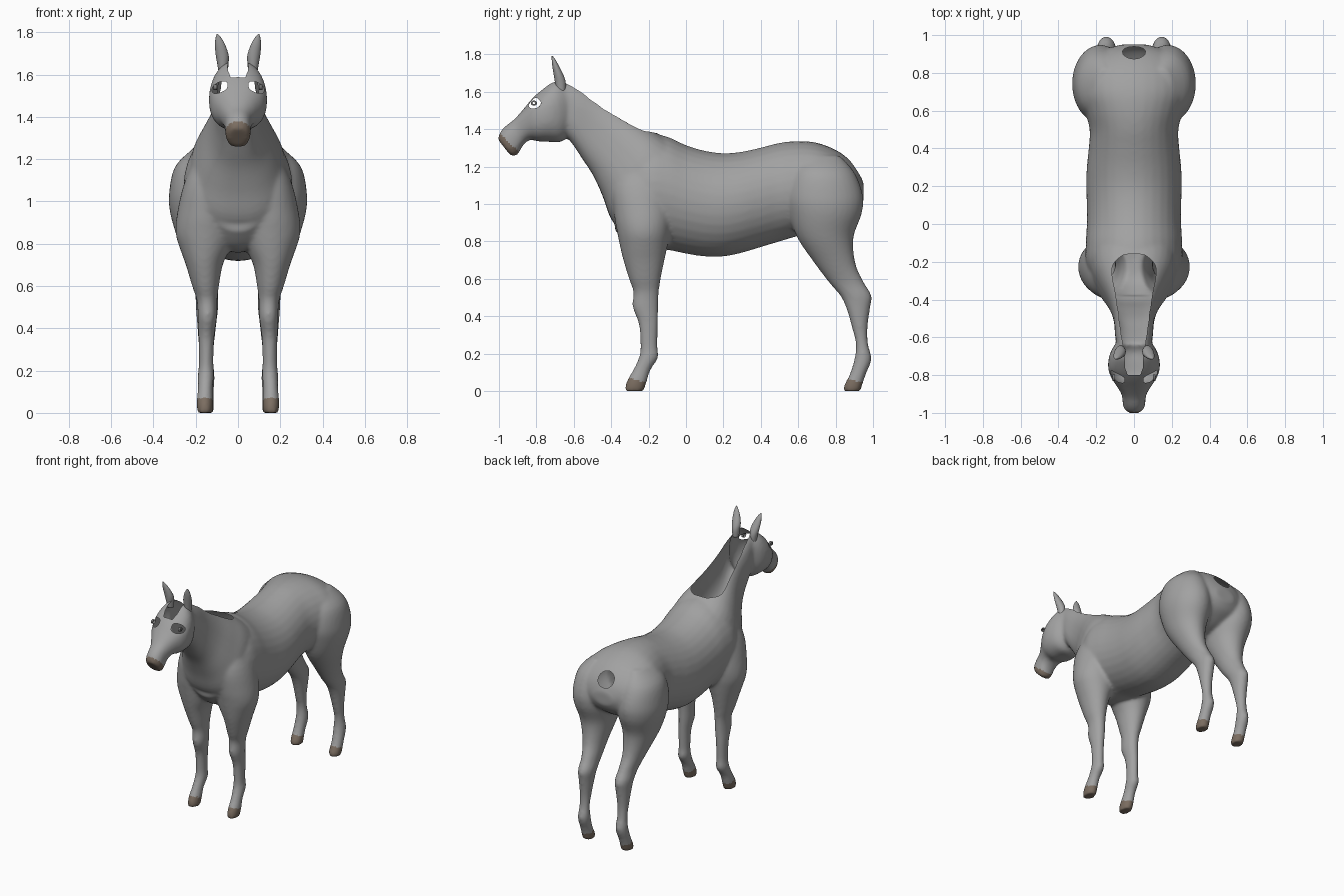
import bpy, bmesh, math
from mathutils import Vector

if "Cube" in bpy.data.objects:
    bpy.data.objects.remove(bpy.data.objects["Cube"])


def material(name, rgb):
    m = bpy.data.materials.new(name)
    m.diffuse_color = (*rgb, 1)
    m.use_nodes = True
    m.node_tree.nodes["Principled BSDF"].inputs["Base Color"].default_value = m.diffuse_color
    return m


coat = material("grey_coat", (0.36, 0.36, 0.36))
horn = material("brown_horn", (0.20, 0.155, 0.12))
iris_grey = material("iris_grey", (0.2, 0.2, 0.2))


def spline(rings, steps=4):
    """Catmull-Rom resampling of ring parameters."""
    out = []
    for i in range(len(rings) - 1):
        p = [rings[max(0, min(len(rings) - 1, i + k))] for k in (-1, 0, 1, 2)]
        for s in range(steps):
            t = s / steps
            out.append([0.5 * (2 * b + (c - a) * t + (2 * a - 5 * b + 4 * c - d) * t * t
                               + (3 * b - a - 3 * c + d) * t ** 3) for a, b, c, d in zip(*p)])
    return out + [list(rings[-1])]


def loft(bm, rings, side=1, power=2.0, n=32):
    """Rings are (y1, z1, y2, z2, half_width, centre_x)."""
    loops = []
    for y1, z1, y2, z2, w, cx in spline(rings):
        mid = Vector((cx * side, (y1 + y2) / 2, (z1 + z2) / 2))
        arm = Vector((0, (y1 - y2) / 2, (z1 - z2) / 2))
        loop = []
        for i in range(n):
            a = 2 * math.pi * i / n
            c, s = math.cos(a), math.sin(a)
            c = math.copysign(abs(c) ** (2 / power), c)
            s = math.copysign(abs(s) ** (2 / power), s)
            loop.append(bm.verts.new(mid + arm * c + Vector((w * s, 0, 0))))
        loops.append(loop)
    faces = [bm.faces.new(loops[0]), bm.faces.new(loops[-1][::-1])]
    for a, b in zip(loops, loops[1:]):
        for i in range(n):
            j = (i + 1) % n
            faces.append(bm.faces.new((a[j], a[i], b[i], b[j])))
    bmesh.ops.recalc_face_normals(bm, faces=faces)


def make_object(name, bm, mats):
    me = bpy.data.meshes.new(name)
    bm.to_mesh(me)
    bm.free()
    for m in mats:
        me.materials.append(m)
    me.polygons.foreach_set("use_smooth", [True] * len(me.polygons))
    ob = bpy.data.objects.new(name, me)
    bpy.context.collection.objects.link(ob)
    return ob


def upright(rows):
    """Leg rows (z, front y, back y, inner x, outer x) to rings."""
    return [(f, z, b, z, (o - i) / 2, (o + i) / 2) for z, f, b, i, o in rows]


# Barrel and rump: y, top, bottom, half width
barrel = [(-.38, 1.24, .86, .15), (-.30, 1.32, .78, .22), (-.2, 1.375, .76, .255),
          (-.1, 1.36, .755, .255), (0, 1.315, .735, .25), (.1, 1.285, .72, .25),
          (.2, 1.272, .72, .253), (.3, 1.28, .74, .25), (.4, 1.302, .77, .24),
          (.5, 1.327, .80, .235), (.6, 1.337, .83, .26), (.7, 1.328, .86, .29),
          (.8, 1.29, .89, .28), (.87, 1.24, .93, .23), (.92, 1.18, .97, .16), (.95, 1.11, 1.02, .07)]
# Neck from poll to chest
neck = [(-.66, 1.675, -.65, 1.37, .09, 0), (-.57, 1.635, -.61, 1.325, .10, 0),
        (-.46, 1.57, -.55, 1.235, .108, 0), (-.35, 1.50, -.495, 1.15, .135, 0),
        (-.23, 1.425, -.445, 1.04, .185, 0), (-.14, 1.37, -.395, .91, .225, 0),
        (0, 1.28, -.30, .82, .235, 0)]
# Head from poll to lips
head = [(-.61, 1.635, -.62, 1.37, .085, 0), (-.69, 1.668, -.67, 1.332, .125, 0),
        (-.76, 1.625, -.735, 1.333, .138, 0), (-.82, 1.567, -.79, 1.335, .125, 0),
        (-.87, 1.507, -.835, 1.343, .095, 0), (-.92, 1.452, -.87, 1.315, .068, 0),
        (-.97, 1.413, -.895, 1.272, .061, 0), (-.997, 1.378, -.917, 1.255, .058, 0),
        (-1.005, 1.345, -.94, 1.262, .045, 0)]
front_leg = upright([(1.27, -.32, -.14, .06, .17), (1.1, -.39, -.09, .03, .25),
                     (.95, -.385, -.075, .01, .287), (.85, -.368, -.085, .01, .295),
                     (.77, -.352, -.10, .04, .272), (.7, -.335, -.115, .072, .247),
                     (.6, -.305, -.135, .09, .217), (.53, -.282, -.145, .098, .195),
                     (.45, -.286, -.148, .10, .19), (.36, -.253, -.15, .112, .187),
                     (.24, -.243, -.153, .116, .185), (.18, -.252, -.148, .113, .19),
                     (.115, -.282, -.188, .12, .19), (.05, -.318, -.21, .118, .196),
                     (0, -.33, -.225, .12, .192)])
hind_leg = upright([(1.26, .62, .82, .10, .20), (1.17, .565, .90, .05, .295),
                    (1.05, .535, .945, .03, .325), (.95, .55, .94, .03, .322),
                    (.82, .595, .895, .055, .285), (.68, .69, .907, .085, .235),
                    (.58, .765, .952, .093, .205), (.51, .825, .992, .093, .20),
                    (.44, .858, .984, .10, .195), (.33, .89, .97, .112, .187),
                    (.25, .908, .974, .116, .185), (.17, .90, .992, .11, .19),
                    (.09, .875, .962, .115, .192), (.03, .845, .942, .113, .194),
                    (0, .84, .935, .115, .19)])

bm = bmesh.new()
loft(bm, [(y, t, y, b, w, 0) for y, t, b, w in barrel])
loft(bm, neck, power=2.6)
loft(bm, head, power=2.3)
for side in (1, -1):
    loft(bm, front_leg, side)
    loft(bm, hind_leg, side)
body = make_object("horse_body", bm, [coat, horn])

# Fuse the volumes into one smooth skin
mod = body.modifiers.new("fuse", "REMESH")
mod.mode, mod.voxel_size = "VOXEL", 0.011
mod = body.modifiers.new("soften", "SMOOTH")
mod.factor, mod.iterations = 0.5, 8
skin = bpy.data.meshes.new_from_object(body.evaluated_get(bpy.context.evaluated_depsgraph_get()))
body.modifiers.clear()
bm = bmesh.new()
bm.from_mesh(skin)
bm.normal_update()


def mane_width(y):
    pts = [(-.80, .035), (-.77, .045), (-.66, .05), (-.63, .06), (-.55, .072),
           (-.4, .092), (-.25, .12), (-.2, .105), (-.16, .05)]
    for (a, u), (b, v) in zip(pts, pts[1:]):
        if a <= y <= b:
            return u + (v - u) * (y - a) / (b - a)
    return 0


def is_opening(f):
    c = f.calc_center_median()
    mane = c.z > 1.3 and f.normal.z > 0 and abs(c.x) < mane_width(c.y)
    eye = ((c.y + .813) / .038) ** 2 + ((c.z - 1.54) / .03) ** 2 < 1 and abs(c.x) > .05
    tail = c.y > .8 and (c.x / .062) ** 2 + ((c.z - 1.185) / .05) ** 2 < 1
    return mane or eye or tail


# Openings for mane, eyes and tail, with evened rims
bmesh.ops.delete(bm, geom=[f for f in bm.faces if is_opening(f)], context="FACES")
for _ in range(6):
    moved = {}
    for v in bm.verts:
        near = [e.other_vert(v).co for e in v.link_edges if e.is_boundary]
        if len(near) == 2:
            moved[v] = v.co * 0.5 + (near[0] + near[1]) * 0.25
    for v, co in moved.items():
        v.co = co

# Brown muzzle and hooves
for f in bm.faces:
    c = f.calc_center_median()
    hoof = c.z < .06 - .3 * (c.y - (.89 if c.y > .4 else -.265))
    muzzle = c.y < -.88 and c.y + c.z < .385
    f.material_index = 1 if hoof or muzzle else 0
    f.smooth = True
bm.to_mesh(body.data)
bm.free()

# Ears and iris rings
for side, label in ((1, "left"), (-1, "right")):
    bm = bmesh.new()
    loft(bm, upright([(1.60, -.69, -.645, .05, .09), (1.65, -.70, -.643, .045, .098),
                      (1.69, -.707, -.655, .044, .105), (1.74, -.715, -.68, .06, .109),
                      (1.775, -.718, -.70, .08, .106), (1.793, -.718, -.714, .096, .1)]), side, n=16)
    make_object(label + "_ear", bm, [coat])
    bm = bmesh.new()
    rims = []
    for x, r in ((.10, .017), (.115, .017), (.113, .007)):
        rims.append([bm.verts.new((x * side, -.813 + r * math.cos(a * math.pi / 8),
                                   1.54 + .8 * r * math.sin(a * math.pi / 8))) for a in range(16)])
    for a, b in zip(rims, rims[1:]):
        for i in range(16):
            bm.faces.new((a[i], a[i - 1], b[i - 1], b[i]))
    bmesh.ops.recalc_face_normals(bm, faces=bm.faces)
    make_object(label + "_iris", bm, [iris_grey])
